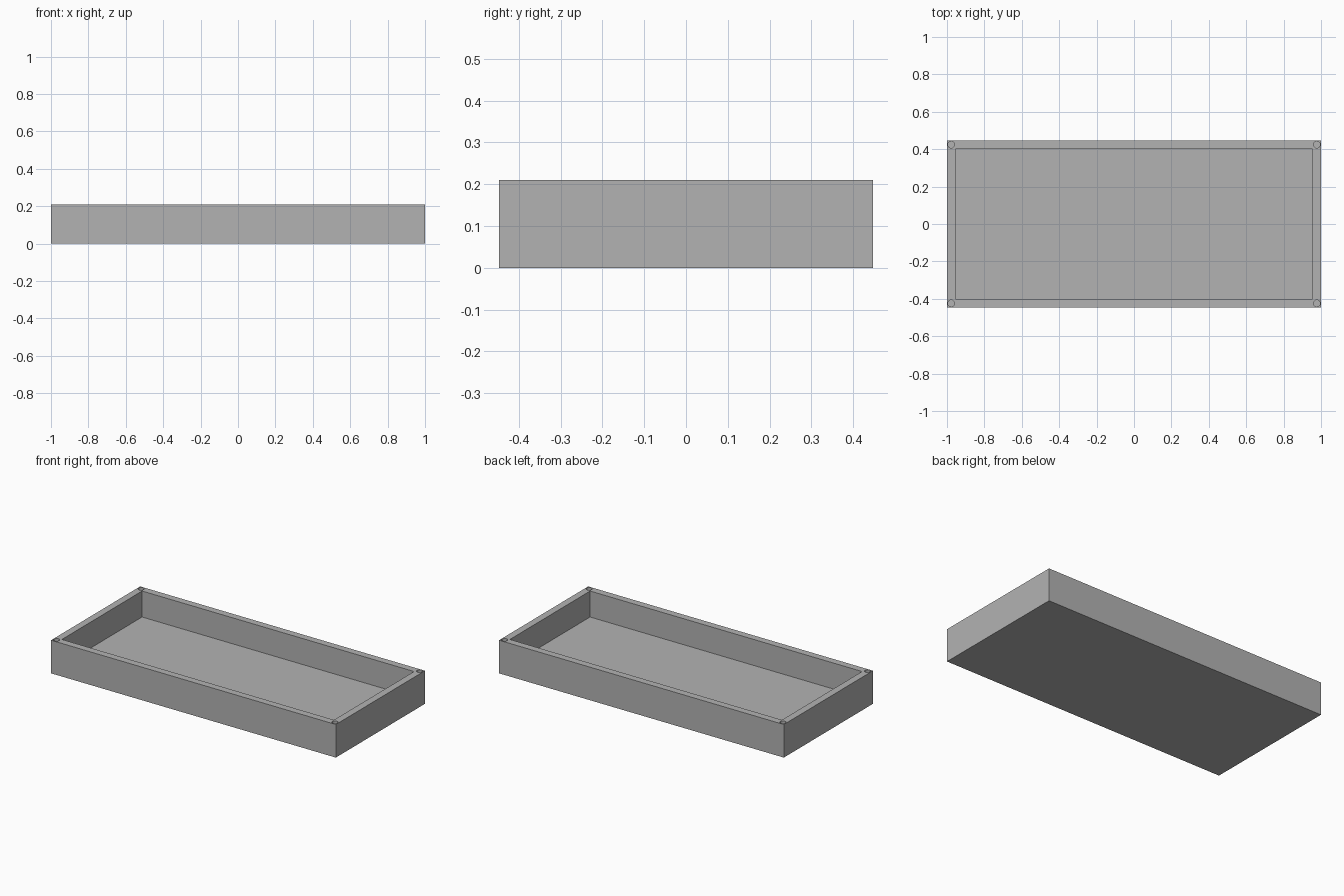
import bpy

cube = bpy.data.objects.get("Cube")
if cube:
    bpy.data.objects.remove(cube, do_unlink=True)

LENGTH, WIDTH, HEIGHT = 2.0, 0.894, 0.21
WALL = 0.045
HOLE_RADIUS, HOLE_DEPTH = 0.018, 0.11

grey = bpy.data.materials.new("plain grey")
grey.use_nodes = True
colour = (0.45, 0.45, 0.45, 1)
grey.diffuse_color = colour
grey.node_tree.nodes["Principled BSDF"].inputs["Base Color"].default_value = colour


def box(name, size, bottom):
    bpy.ops.mesh.primitive_cube_add(size=1, location=(0, 0, bottom + size[2] / 2))
    obj = bpy.context.object
    obj.name = name
    obj.scale = size
    bpy.ops.object.transform_apply(location=True, rotation=False, scale=True)
    obj.data.materials.append(grey)
    return obj


def cut(target, cutter):
    cutter.hide_render = True
    mod = target.modifiers.new("cut", "BOOLEAN")
    mod.operation = "DIFFERENCE"
    mod.solver = "EXACT"
    mod.object = cutter
    bpy.context.view_layer.objects.active = target
    bpy.ops.object.modifier_apply(modifier=mod.name)
    bpy.data.objects.remove(cutter, do_unlink=True)


# Open tray with a floor as thick as its walls
tray = box("tray", (LENGTH, WIDTH, HEIGHT), 0)
cut(tray, box("cavity_cutter", (LENGTH - 2 * WALL, WIDTH - 2 * WALL, HEIGHT), WALL))

# Blind screw hole in the top of each corner
for sx in (-1, 1):
    for sy in (-1, 1):
        bpy.ops.mesh.primitive_cylinder_add(
            vertices=32, radius=HOLE_RADIUS, depth=2 * HOLE_DEPTH,
            location=(sx * (LENGTH - WALL) / 2, sy * (WIDTH - WALL) / 2, HEIGHT))
        hole = bpy.context.object
        hole.name = "hole_cutter"
        hole.data.materials.append(grey)
        cut(tray, hole)

# Round hole walls, crisp edges
bpy.ops.object.select_all(action="DESELECT")
tray.select_set(True)
bpy.context.view_layer.objects.active = tray
bpy.ops.object.shade_smooth_by_angle()
